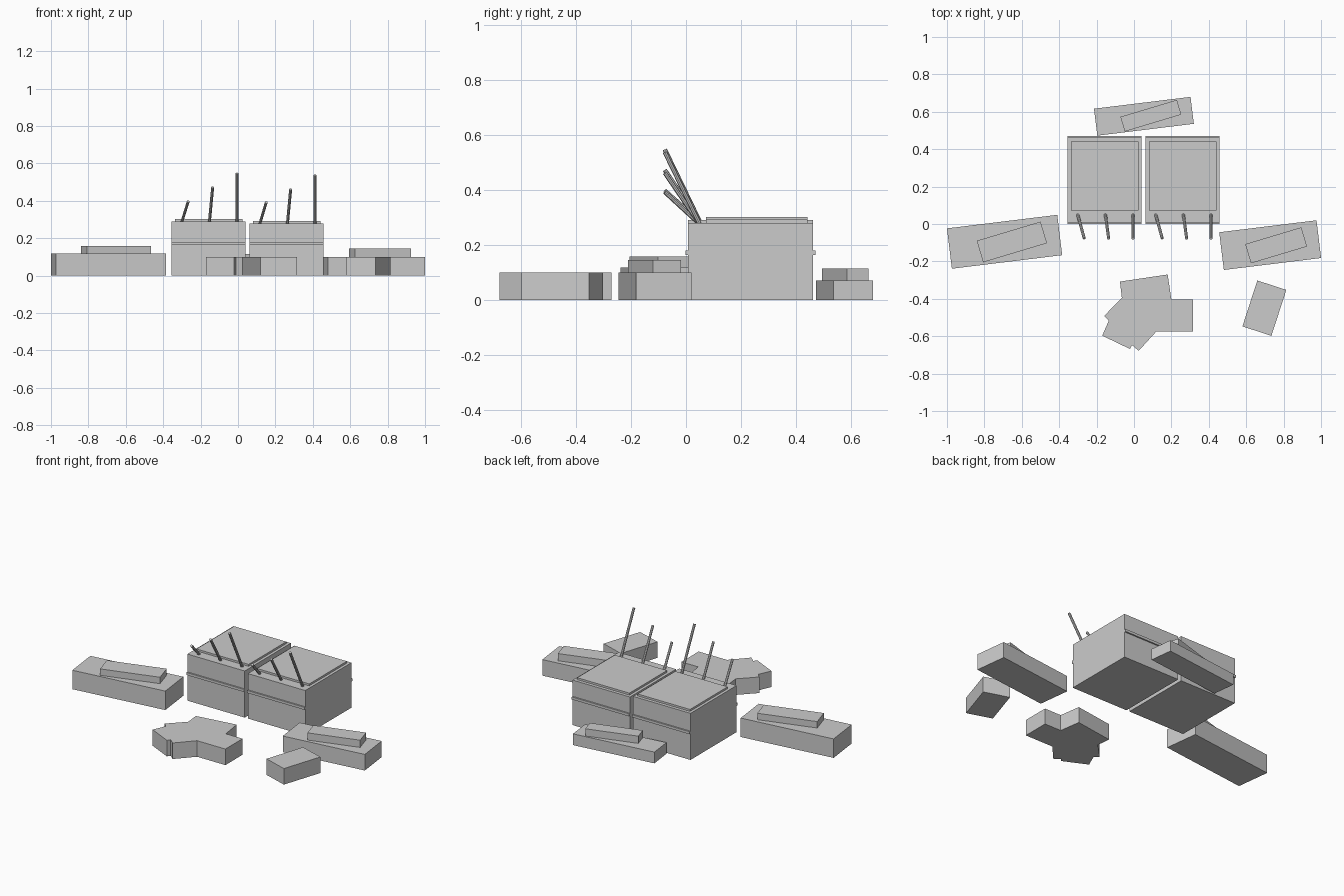
import bpy, bmesh
from math import radians
from mathutils import Vector, Matrix

cube = bpy.data.objects.get("Cube")
if cube:
    bpy.data.objects.remove(cube, do_unlink=True)

grey = bpy.data.materials.new("plain_grey")
grey.use_nodes = True
grey.diffuse_color = (0.6, 0.6, 0.6, 1)
grey.node_tree.nodes["Principled BSDF"].inputs["Base Color"].default_value = (0.6, 0.6, 0.6, 1)


def finish(name, bm):
    bmesh.ops.recalc_face_normals(bm, faces=bm.faces)
    mesh = bpy.data.meshes.new(name)
    bm.to_mesh(mesh)
    bm.free()
    mesh.materials.append(grey)
    obj = bpy.data.objects.new(name, mesh)
    bpy.context.collection.objects.link(obj)
    return obj


def block(name, centre, size, z0, z1, angle=0):
    """Box standing on z0, turned about the vertical."""
    bm = bmesh.new()
    place = (Matrix.Translation((*centre, (z0 + z1) / 2))
             @ Matrix.Rotation(radians(angle), 4, "Z")
             @ Matrix.Diagonal((*size, z1 - z0, 1)))
    bmesh.ops.create_cube(bm, size=1, matrix=place)
    return finish(name, bm)


def rod(name, start, end, radius=0.008):
    """Thin round bar between two points."""
    a, b = Vector(start), Vector(end)
    bm = bmesh.new()
    turn = (b - a).to_track_quat("Z", "Y").to_matrix().to_4x4()
    bmesh.ops.create_cone(bm, cap_ends=True, segments=8, radius1=radius, radius2=radius,
                          depth=(b - a).length, matrix=Matrix.Translation((a + b) / 2) @ turn)
    return finish(name, bm)


# Two crates, each with a raised lid, front and back rails and three leaning rods
for side, x, top, tips in (
        ("right", -0.157, 0.29, (0.4, 0.475, 0.55)),
        ("left", 0.26, 0.28, (0.395, 0.465, 0.54))):
    block(side + "_crate", (x, 0.235), (0.395, 0.454), 0, top)
    block(side + "_crate_lid", (x, 0.257), (0.36, 0.37), top, top + 0.012)
    for end, y in (("front", 0.004), ("back", 0.466)):
        block(f"{side}_crate_{end}_rail", (x, y), (0.395, 0.01), 0.163, 0.179)
    for i, tip in enumerate(tips):
        base_x = x - 0.144 + 0.148 * i
        lean = 0.035 - 0.0175 * i
        rod(f"{side}_crate_rod_{i + 1}", (base_x, 0.05, top - 0.005),
            (base_x + lean, -0.077, tip - 0.003))

# Low slabs, each carrying a smaller slab turned a little further
for name, low, low_size, height, high, high_size, rise in (
        ("right_slab", (-0.692, -0.095), (0.594, 0.217), 0.118, (-0.653, -0.096), (0.356, 0.12), 0.04),
        ("left_slab", (0.728, -0.113), (0.524, 0.203), 0.1, (0.76, -0.114), (0.313, 0.107), 0.045),
        ("back_slab", (0.053, 0.576), (0.52, 0.145), 0.07, (0.09, 0.579), (0.315, 0.082), 0.045)):
    block(name, low, low_size, 0, height, 7)
    block(name + "_top", high, high_size, height, height + rise, 16.7)

# Loose block at the front
block("front_block", (0.697, -0.45), (0.163, 0.258), 0, 0.1, -18)

# Many-armed front slab, extruded from its outline
outline = [(-0.075, -0.308), (0.18, -0.27), (0.2, -0.405), (0.315, -0.405), (0.315, -0.574),
           (0.12, -0.574), (0.025, -0.678), (-0.01, -0.648), (-0.022, -0.668), (-0.17, -0.597),
           (-0.135, -0.517), (-0.16, -0.492), (-0.065, -0.395)]
bm = bmesh.new()
base = bm.faces.new([bm.verts.new((x, y, 0)) for x, y in outline])
raised = bmesh.ops.extrude_face_region(bm, geom=[base], use_keep_orig=True)
bmesh.ops.translate(bm, vec=(0, 0, 0.1),
                    verts=[g for g in raised["geom"] if isinstance(g, bmesh.types.BMVert)])
finish("front_star_slab", bm)
